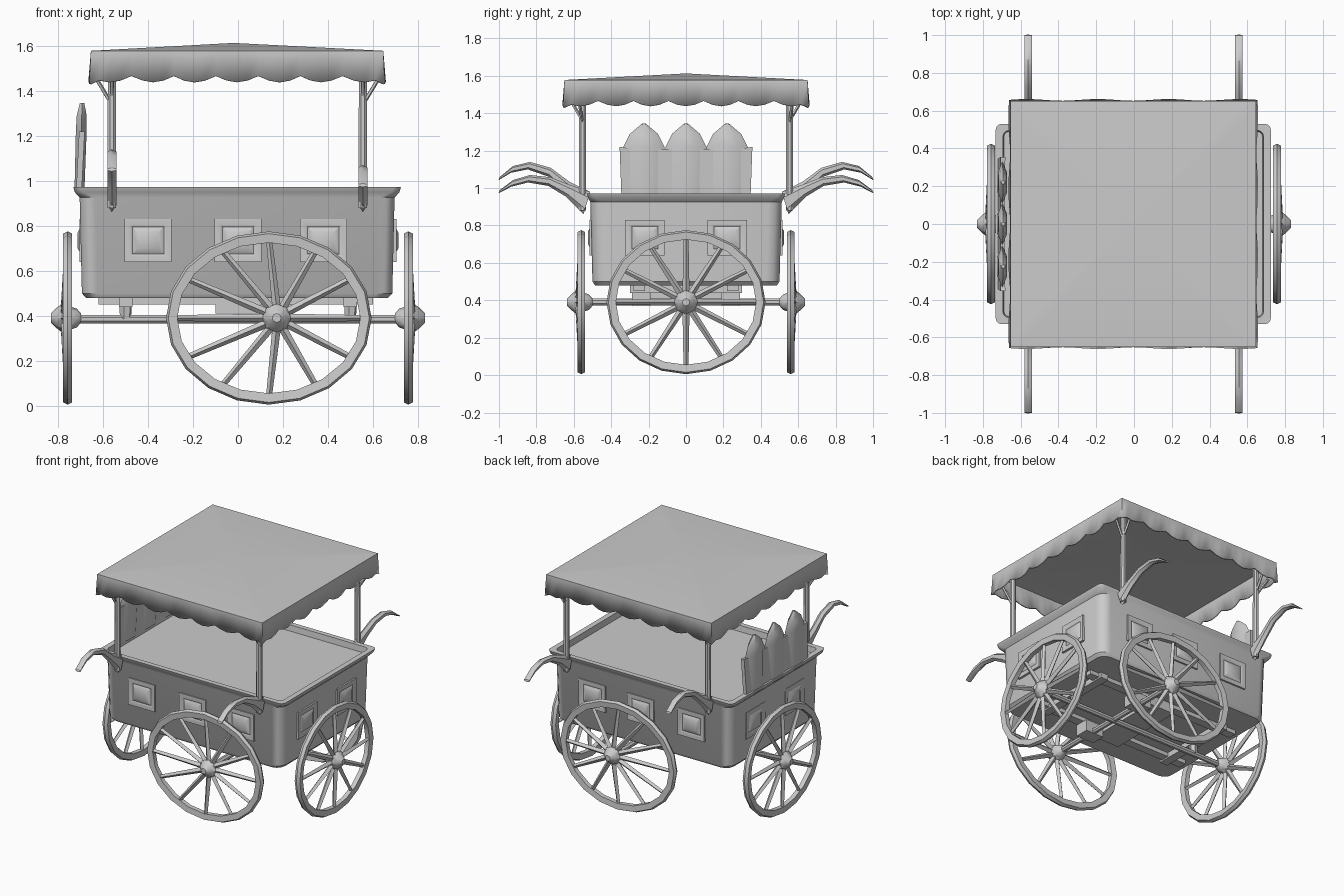
import bpy, bmesh, math
from mathutils import Vector

if "Cube" in bpy.data.objects:
    bpy.data.objects.remove(bpy.data.objects["Cube"])


def finish(name, bm, angle=35):
    bmesh.ops.recalc_face_normals(bm, faces=bm.faces)
    me = bpy.data.meshes.new(name)
    bm.to_mesh(me)
    bm.free()
    ob = bpy.data.objects.new(name, me)
    bpy.context.collection.objects.link(ob)
    bpy.ops.object.select_all(action='DESELECT')
    ob.select_set(True)
    bpy.context.view_layer.objects.active = ob
    bpy.ops.object.shade_smooth_by_angle(angle=math.radians(angle))
    return ob


def loft(bm, rings, caps=True, loop=False):
    vs = [[bm.verts.new(p) for p in r] for r in rings]
    n = len(vs[0])
    pairs = list(zip(vs, vs[1:])) + ([(vs[-1], vs[0])] if loop else [])
    for a, b in pairs:
        for i in range(n):
            j = (i + 1) % n
            bm.faces.new((a[i], a[j], b[j], b[i]))
    if caps and not loop:
        bm.faces.new(vs[0])
        bm.faces.new(vs[-1])


def rod(bm, a, b, ra, rb, sides=6):
    a, b = Vector(a), Vector(b)
    d = (b - a).normalized()
    u = d.orthogonal().normalized()
    v = d.cross(u)
    ang = [2 * math.pi * (i + .5) / sides for i in range(sides)]
    loft(bm, [[p + r * (u * math.cos(t) + v * math.sin(t)) for t in ang]
              for p, r in ((a, ra), (b, rb))])


def box(bm, lo, hi):
    loft(bm, [[(lo[0], lo[1], z), (hi[0], lo[1], z), (hi[0], hi[1], z), (lo[0], hi[1], z)]
              for z in (lo[2], hi[2])])


def rounded(hx, hy, r, z, seg=3):
    pts = []
    for k, (sx, sy) in enumerate(((1, 1), (-1, 1), (-1, -1), (1, -1))):
        for i in range(seg + 1):
            t = math.pi / 2 * (k + i / seg)
            pts.append((sx * (hx - r) + r * math.cos(t) - .004,
                        sy * (hy - r) + r * math.sin(t), z))
    return pts


# Wheel: oval rim, lathed hub and tapered spokes; P maps (across, up, outward) to world
def wheel(name, P, ru, rv, hub_u):
    zc = .39
    bm = bmesh.new()
    N = 20
    rings = []
    for i in range(N):
        t = 2 * math.pi * i / N
        rings.append([P(math.cos(t) * (ru - d), zc + math.sin(t) * (rv - d), w)
                      for d, w in ((.01, -.02), (0, 0), (.01, .02), (.05, .016), (.05, -.016))])
    loft(bm, rings, loop=True)
    prof = ((-.06, .02), (-.04, .042), (0, .055), (.025, .064), (.05, .045), (.075, .02))
    loft(bm, [[P(hub_u + r * math.cos(k * math.pi / 4), zc + r * math.sin(k * math.pi / 4), w)
               for k in range(8)] for w, r in prof])
    for i in range(12):
        t = 2 * math.pi * i / 12 + math.pi / 2
        c, s = math.cos(t), math.sin(t)
        rod(bm, P(hub_u + .04 * c, zc + .04 * s, .012),
            P((ru - .03) * c, zc + (rv - .03) * s, 0), .019, .013, 4)
    finish(name, bm)


for s, n in ((-1, "left"), (1, "right")):
    wheel(n + "_wheel", lambda u, v, w, s=s: (s * (.757 + w), u, v), .425, .385, 0)
for s, n in ((-1, "front"), (1, "back")):
    wheel(n + "_wheel", lambda u, v, w, s=s: (.137 + u, s * (.56 + w), v), .457, .385, .035)

# Cart tub with flared rim and shallow counter top
bm = bmesh.new()
loft(bm, [rounded(*a) for a in (
    (.67, .485, .06, .478), (.69, .5, .07, .50), (.70, .512, .07, .925), (.722, .525, .035, .95),
    (.728, .53, .03, .972), (.69, .495, .03, .972), (.685, .49, .03, .93))])
finish("cart_body", bm)

# Raised side panels
bm = bmesh.new()


def panel(P, c, w):
    loft(bm, [[P(c + a * (w / 2 - d), .735 + b * (.095 - d), h)
               for a, b in ((-1, -1), (1, -1), (1, 1), (-1, 1))]
              for d, h in ((0, -.01), (0, .008), (.025, .008), (.035, .002), (.06, .016))])


for s in (-1, 1):
    for c in (-.4, 0, .38):
        panel(lambda u, v, h: (u, s * (.508 + h), v), c, .21)
    for c in (-.22, .22):
        panel(lambda u, v, h: (s * (.697 + h), u, v), c, .21)
finish("side_panels", bm)

# Canopy: low pyramid roof with scalloped valance
bm = bmesh.new()
lobes, sub, H = 7, 4, .657
n = lobes * sub
top, low = [], []
for k in range(4):
    for i in range(n):
        t = -1 + 2 * i / n
        x, y = ((t, -1), (1, t), (-t, 1), (-1, -t))[k]
        drop = abs(math.sin(math.pi * i / sub))
        wave = 1 + .007 * math.sin(math.pi * i / sub) * (i % n != 0)
        top.append((x * .65 - .004, y * .65, 1.578))
        low.append((x * H * wave - .004, y * H * wave, 1.43 if i == 0 else 1.466 - .028 * drop))
loft(bm, [low, top], caps=False)
bm.verts.ensure_lookup_table()
rim = [v for v in bm.verts if abs(v.co.z - 1.578) < 1e-4]
apex = bm.verts.new((-.02, 0, 1.613))
for a, b in zip(rim, rim[1:] + rim[:1]):
    bm.faces.new((a, b, apex))
canopy = finish("canopy", bm)
m = canopy.modifiers.new("thickness", 'SOLIDIFY')
m.thickness = .012

# Corner posts with braces, and the curved handles (left pair higher)
for sx in (-1, 1):
    side = "left" if sx < 0 else "right"
    x = .558 * sx - .003
    for sy in (-1, 1):
        end = "front" if sy < 0 else "back"
        y = .553 * sy
        bm = bmesh.new()
        rod(bm, (x, y, .88), (x, y, 1.56), .021, .019, 8)
        rod(bm, (x, y, 1.34), (x + sx * .085, y + sy * .02, 1.48), .009, .009, 5)
        rod(bm, (x, y, 1.36), (x, y + sy * .07, 1.48), .009, .009, 5)
        finish(f"{end}_{side}_post", bm)
        bm = bmesh.new()
        z = (.92, 1.0, 1.085, 1.12, 1.10, 1.05) if sx < 0 else (.92, .985, 1.035, 1.05, 1.025, .98)
        rings = []
        for yy, zz, h in zip((.53, .63, .73, .84, .93, 1.0), z, (.06, .032, .023, .02, .018, .008)):
            w = .02
            rings.append([(x + a * w, sy * (yy - b * .3 * h), zz + b * h)
                          for a, b in ((-1, -.5), (0, -1), (1, -.5), (1, .5), (0, 1), (-1, .5))])
        loft(bm, rings)
        finish(f"{end}_{side}_handle", bm)

# Backrest: flat board with three pointed petals
bm = bmesh.new()
outline = ((-.345, .95), (.345, .95), (.355, 1.22), (.28, 1.21), (.1, 1.21), (-.1, 1.21),
           (-.28, 1.21), (-.355, 1.22))
loft(bm, [[(x - (z - .95) * -.05, y, z) for y, z in outline] for x in (-.72, -.695)])
for c in (-.225, 0, .22):
    loft(bm, [[(-.705 + (z - .95) * .03 + a * t, c + b * w, z)
               for a, b in ((-1, -.5), (-1, .5), (0, 1), (1, .5), (1, -.5), (0, -1))]
              for z, w, t in ((.95, .095, .022), (1.22, .11, .024), (1.29, .075, .022),
                              (1.345, .01, .01))])
finish("backrest", bm)

# Undercarriage: axles, rails and spring blocks
bm = bmesh.new()
rod(bm, (-.74, 0, .385), (.74, 0, .385), .02, .02, 8)
rod(bm, (.172, -.56, .39), (.172, .56, .39), .02, .02, 8)
finish("axles", bm)
bm = bmesh.new()
for s in (-1, 1):
    box(bm, (-.62, s * .25 - .03, .45), (.6, s * .25 + .03, .485))
    box(bm, (s * .5 - .03, -.3, .44), (s * .5 + .03, .3, .485))
    box(bm, (.1, s * .24 - .05, .37), (.24, s * .24 + .05, .45))
    rod(bm, (s * .5, 0, .385), (s * .5, 0, .46), .025, .03)
box(bm, (-.1, -.28, .41), (.1, .28, .46))
finish("undercarriage_frame", bm)
